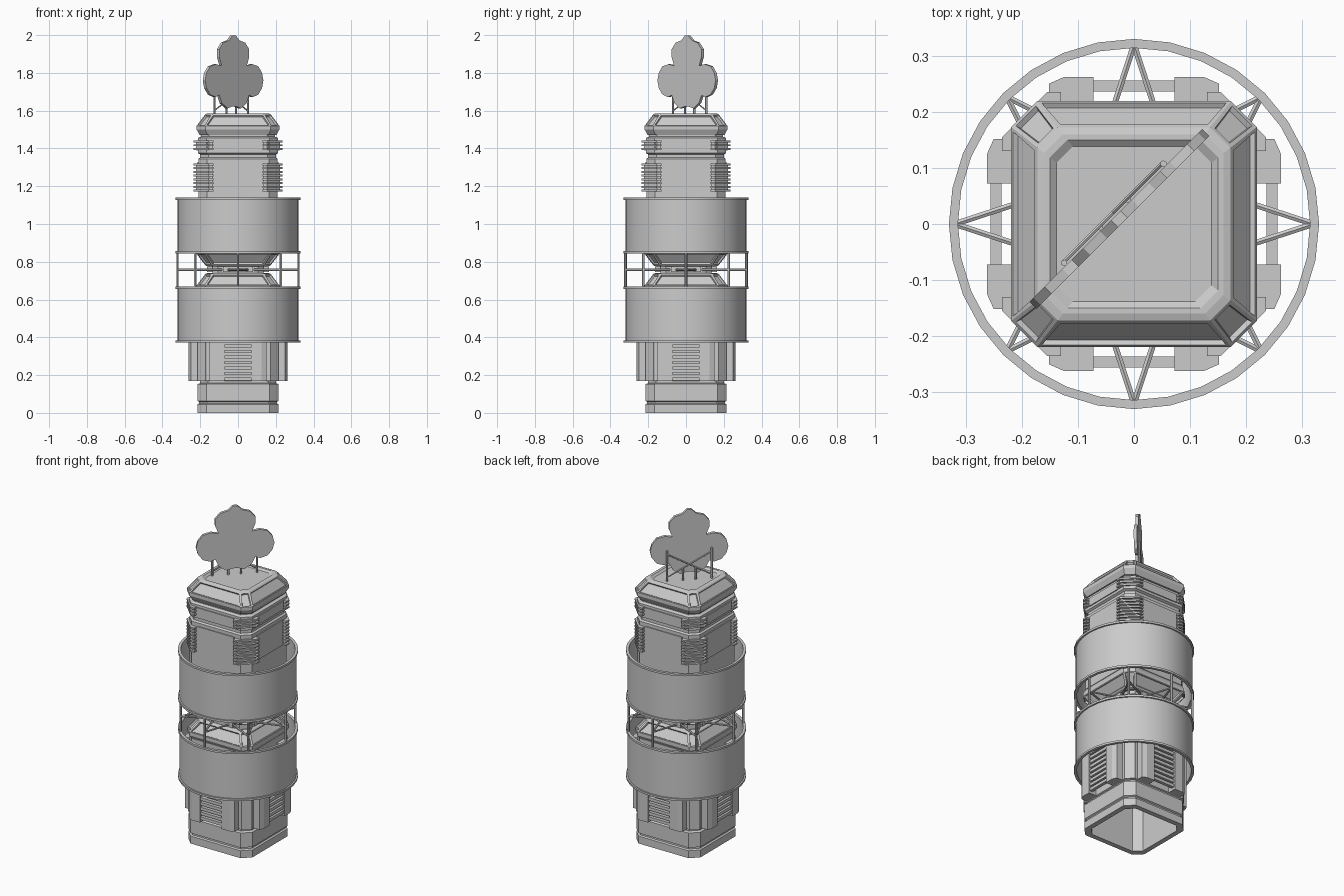
import bpy, bmesh
from math import sin, cos, pi, radians
from mathutils import Vector, Matrix

if "Cube" in bpy.data.objects:
    bpy.data.objects.remove(bpy.data.objects["Cube"])


def finish(bm, name):
    bmesh.ops.recalc_face_normals(bm, faces=bm.faces[:])
    me = bpy.data.meshes.new(name)
    bm.to_mesh(me)
    bm.free()
    ob = bpy.data.objects.new(name, me)
    bpy.context.collection.objects.link(ob)
    return ob


def octagon(h, z, k):
    c = h * k
    return [(h, -c, z), (h, c, z), (c, h, z), (-c, h, z),
            (-h, c, z), (-h, -c, z), (-c, -h, z), (c, -h, z)]


def loft(name, rows, k=0.78, inset_bands=()):
    """Stack chamfered-square rings (half width, z); recess panels in some bands."""
    bm = bmesh.new()
    rings = [[bm.verts.new(p) for p in octagon(h, z, k)] for h, z in rows]
    panels = []
    for b, (lo, hi) in enumerate(zip(rings, rings[1:])):
        for i in range(8):
            j = (i + 1) % 8
            f = bm.faces.new((lo[i], lo[j], hi[j], hi[i]))
            if b in inset_bands:
                panels.append(f)
    bm.faces.new(rings[0])
    bm.faces.new(rings[-1])
    bmesh.ops.recalc_face_normals(bm, faces=bm.faces[:])
    if panels:
        bmesh.ops.inset_individual(bm, faces=panels, thickness=0.010, depth=0)
        bmesh.ops.inset_individual(bm, faces=panels, thickness=0.004, depth=-0.010)
    return finish(bm, name)


def prisms(name, items, turns=4):
    """Extruded plan outlines (points, z0, z1), repeated around the z axis."""
    bm = bmesh.new()
    for t in range(turns):
        rot = Matrix.Rotation(2 * pi * t / turns, 3, 'Z')
        for pts, z0, z1 in items:
            lo = [bm.verts.new(rot @ Vector((x, y, z0))) for x, y in pts]
            hi = [bm.verts.new(rot @ Vector((x, y, z1))) for x, y in pts]
            bm.faces.new(lo)
            bm.faces.new(hi)
            for i in range(len(pts)):
                j = (i + 1) % len(pts)
                bm.faces.new((lo[i], lo[j], hi[j], hi[i]))
    return finish(bm, name)


def rect(x0, x1, y0, y1):
    return [(x0, y0), (x1, y0), (x1, y1), (x0, y1)]


def bars(name, segs, r, sides=6):
    """Round struts between pairs of points."""
    bm = bmesh.new()
    for p, q in segs:
        p, q = Vector(p), Vector(q)
        d = q - p
        m = Matrix.Translation((p + q) / 2) @ d.to_track_quat('Z', 'Y').to_matrix().to_4x4()
        bmesh.ops.create_cone(bm, cap_ends=True, segments=sides, radius1=r, radius2=r,
                              depth=d.length, matrix=m)
    return finish(bm, name)


def drum(name, z0, z1, n=32):
    """Open ring wall with a small flange at each end."""
    prof = [(.314, z0), (.33, z0), (.33, z0 + .012), (.321, z0 + .012),
            (.321, z1 - .012), (.33, z1 - .012), (.33, z1), (.314, z1)]
    bm = bmesh.new()
    cols = [[bm.verts.new((r * cos(2 * pi * i / n), r * sin(2 * pi * i / n), z))
             for r, z in prof] for i in range(n)]
    for i in range(n):
        a, b = cols[i], cols[(i + 1) % n]
        for j in range(8):
            k = (j + 1) % 8
            bm.faces.new((a[j], b[j], b[k], a[k]))
    ob = finish(bm, name)
    bpy.ops.object.select_all(action='DESELECT')
    ob.select_set(True)
    bpy.context.view_layer.objects.active = ob
    bpy.ops.object.shade_smooth_by_angle(angle=radians(30))


# lower tower shaft, hollow from below
loft("lower_shaft", [(.185, .60), (.185, 0), (.215, 0), (.215, .045), (.206, .05),
                     (.206, .058), (.215, .063), (.215, .152), (.202, .157),
                     (.202, .168), (.21, .172), (.21, .635), (.198, .64)])
# upper tower shaft with grooves
loft("upper_shaft", [(.198, .88), (.21, .885), (.21, 1.345), (.2, 1.352), (.2, 1.368),
                     (.213, 1.375), (.213, 1.455), (.196, 1.462), (.196, 1.475)])

# faceted caps: roof, top of lower tower, inverted underside of upper tower
cap = [(.19, 0), (.203, 0), (.219, .03), (.219, .05), (.172, .112),
       (.160, .116), (.150, .116), (.138, .106)]
loft("roof_cap", [(h, 1.47 + z) for h, z in cap], .79, (3,))
loft("lower_tower_cap", [(h, .625 + z) for h, z in cap], .79, (3,))
loft("upper_tower_underside", [(h, .892 - z) for h, z in cap], .79, (3,))
loft("neck", [(.135, .71), (.135, .81)])
prisms("neck_block", [(rect(-.08, .08, .12, .165), .745, .775)])

# lower pillars with louvres between them
pillar = [(.072, .205), (.072, .262), (.125, .262), (.152, .25), (.152, .205)]
mirrored = [(-x, y) for x, y in pillar]
prisms("louvre_pillars", [(pillar, .17, .60), (mirrored, .17, .60)])
prisms("louvres", [(rect(-.075, .075, .236, .256), .185 + i * .029, .203 + i * .029)
                   for i in range(14)])
corner = [(.155, .205), (.172, .214), (.214, .172), (.205, .155)]
prisms("corner_plates", [(corner, .17, .60)])

# upper wall panels and corner fins
prisms("wall_panels", [(rect(-.122, .122, .2, .216), 1.175, 1.325),
                       (rect(-.122, .122, .2, .219), 1.39, 1.44)])
fin = [(.130, .2), (.130, .235), (.155, .235), (.235, .155), (.235, .130), (.2, .130)]
core = [(.136, .2), (.136, .222), (.153, .222), (.222, .153), (.222, .136), (.2, .136)]
prisms("corner_fins", [(fin, z, z + .010) for z in
                       [1.172 + i * .0198 for i in range(8)] + [1.392, 1.412, 1.432]])
prisms("fin_cores", [(core, 1.172, 1.32), (core, 1.392, 1.442)])

# two surrounding drums
drum("lower_drum", .372, .668)
drum("upper_drum", .845, 1.14)

# posts between drums, each held by a V brace to the neck
posts, braces = [], []
for i in range(8):
    a = i * pi / 4
    c, s = cos(a), sin(a)
    posts.append(((.32 * c, .32 * s, .66), (.32 * c, .32 * s, .85)))
    root, w = (.13, .062) if i % 2 == 0 else (.17, .05)
    for g in (-w, w):
        braces.append(((.32 * c, .32 * s, .758),
                       (root * c - g * s, root * s + g * c, .758)))
bars("drum_posts", posts, .007)
bars("drum_braces", braces, .006)

# three-lobed roof sign, standing on the roof diagonal
half = [(.012, 1.998), (.04, 1.972), (.082, 1.96), (.112, 1.925), (.112, 1.885),
        (.094, 1.838), (.135, 1.846), (.18, 1.835), (.208, 1.80), (.218, 1.76),
        (.208, 1.72), (.18, 1.685), (.14, 1.672), (.112, 1.682), (.092, 1.64),
        (.05, 1.612), (.015, 1.622)]
outline = half + [(-x, z) for x, z in reversed(half)]


def on_sign(u, d, z):
    """u along the sign, d behind it."""
    u -= .012
    d += .025
    return ((u - d) * .7071, (u + d) * .7071, z)


bm = bmesh.new()
front = [bm.verts.new(on_sign(u, -.009, z)) for u, z in outline]
back = [bm.verts.new(on_sign(u, .009, z)) for u, z in outline]
bm.faces.new(front)
bm.faces.new(back)
for i in range(len(outline)):
    j = (i + 1) % len(outline)
    bm.faces.new((front[i], front[j], back[j], back[i]))
finish(bm, "roof_sign")

# sign support frame
legs = [(on_sign(u, .014, 1.57), on_sign(u, .014, t))
        for u, t in ((-.125, 1.76), (.125, 1.76), (-.035, 1.65), (.035, 1.65))]
cross = [(on_sign(-s * .125, .016, 1.60), on_sign(s * .125, .016, 1.74)) for s in (-1, 1)]
bars("sign_legs", legs, .006)
bars("sign_cross_braces", cross, .004)
